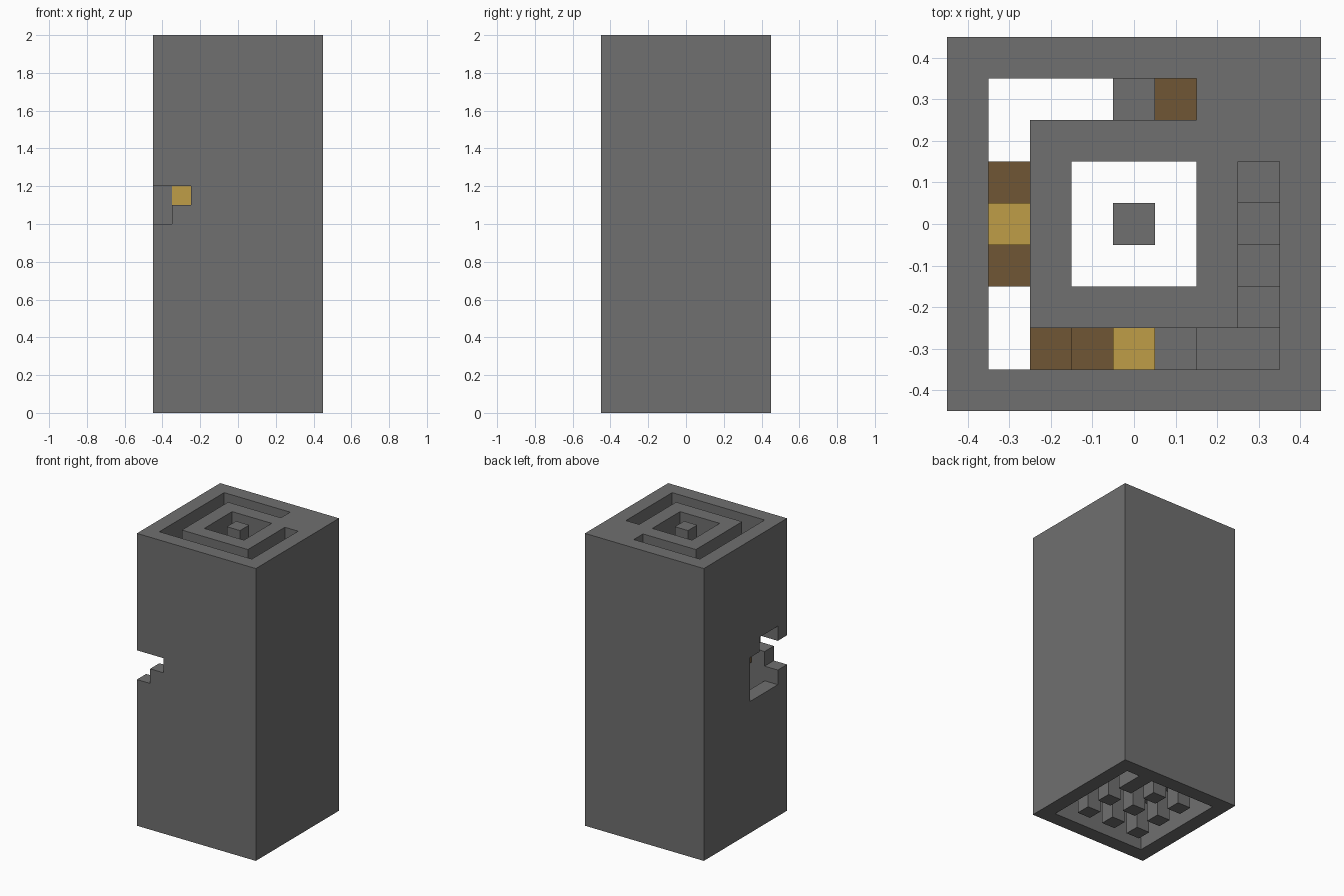
import bpy
import bmesh
from math import radians
from mathutils import Vector

if "Cube" in bpy.data.objects:
    bpy.data.objects.remove(bpy.data.objects["Cube"], do_unlink=True)

UNIT = 0.1      # edge of one building block
LAYERS = 20     # tower height in blocks


def material(name, rgb):
    mat = bpy.data.materials.new(name)
    mat.use_nodes = True
    colour = (*rgb, 1.0)
    mat.diffuse_color = colour
    bsdf = next(n for n in mat.node_tree.nodes if n.type == 'BSDF_PRINCIPLED')
    bsdf.inputs["Base Color"].default_value = colour
    return mat


stone = material("grey_stone", (0.16, 0.16, 0.16))
wood = material("brown_wood", (0.16, 0.093, 0.036))
gold = material("gold_lamp", (0.52, 0.34, 0.063))


def region(xs, ys, zs):
    """All block cells in inclusive ranges (x and y count from the axis)."""
    return {(x, y, z)
            for x in range(xs[0], xs[1] + 1)
            for y in range(ys[0], ys[1] + 1)
            for z in range(zs[0], zs[1] + 1)}


def build(name, cells, mat):
    """Skin a set of block cells, leaving out faces between neighbours."""
    bm = bmesh.new()
    shared = {}

    def vert(p):
        key = tuple(round(2 * c) for c in p)
        if key not in shared:
            shared[key] = bm.verts.new(p * UNIT)
        return shared[key]

    for cell in sorted(cells):
        centre = Vector(cell) + Vector((0, 0, 0.5))
        for axis in range(3):
            for sign in (-1, 1):
                step = [0, 0, 0]
                step[axis] = sign
                if tuple(c + s for c, s in zip(cell, step)) in cells:
                    continue
                n = Vector(step) / 2
                u = Vector((0, 0, 0))
                u[(axis + 1) % 3] = 0.5
                v = n.cross(u) * 2
                corners = [centre + n + a * u + b * v
                           for a, b in ((-1, -1), (1, -1), (1, 1), (-1, 1))]
                bm.faces.new([vert(p) for p in corners])

    # merge flat areas into large clean faces
    bmesh.ops.dissolve_limit(bm, angle_limit=radians(1),
                             verts=bm.verts[:], edges=bm.edges[:])
    mesh = bpy.data.meshes.new(name)
    bm.to_mesh(mesh)
    bm.free()
    mesh.materials.append(mat)
    obj = bpy.data.objects.new(name, mesh)
    bpy.context.collection.objects.link(obj)
    return obj


full = (0, LAYERS - 1)

# outer wall, one block thick, with a ragged breach near one corner
outer = region((-4, 4), (-4, 4), full) - region((-3, 3), (-3, 3), full)
outer -= region((-4, -4), (-3, -2), (9, 12))
outer -= region((-4, -4), (-1, -1), (9, 11))
outer -= region((-4, -4), (-4, -4), (10, 11))
outer -= region((-3, -3), (-4, -4), (11, 11))
build("outer_wall", outer, stone)

# inner wall, standing on posts with low openings between them
inner = region((-2, 2), (-2, 2), full) - region((-1, 1), (-1, 1), full)
inner = {c for c in inner if c[2] >= 2 or (c[0] % 2 == 0 and c[1] % 2 == 0)}
build("inner_wall", inner, stone)

# free-standing pillar in the shaft
build("central_pillar", region((0, 0), (0, 0), full), stone)

# stair path: one turn downward, level only beside each corner
path = ([(3, y) for y in range(2, -4, -1)]
        + [(x, -3) for x in range(2, -4, -1)]
        + [(-3, y) for y in range(-2, 4)]
        + [(x, 3) for x in range(-2, 4)])
missing = {(-3, -3), (-3, -2), (-3, 2), (-3, 3), (-2, 3), (-1, 3)}
wooden = {(0, -3), (-1, -3), (-2, -3), (-3, -1), (-3, 0), (-3, 1), (1, 3)}

level = LAYERS
stone_cells, wood_cells = set(), set()
for i, (x, y) in enumerate(path):
    after_corner = i > 0 and abs(path[i - 1][0]) == 3 and abs(path[i - 1][1]) == 3
    if i > 0 and not after_corner:
        level -= 1
    if (x, y) in missing or level == 0:
        continue
    (wood_cells if (x, y) in wooden else stone_cells).add((x, y, level - 1))

build("stone_steps", stone_cells, stone)
build("wooden_steps", wood_cells, wood)

# landing at the head of the stairs
build("top_landing", region((2, 3), (3, 3), (LAYERS - 1, LAYERS - 1)), stone)

# lamps hanging over the stairs
build("upper_lamp", {(0, -3, 16)}, gold)
build("lower_lamp", {(-3, 0, 11)}, gold)
